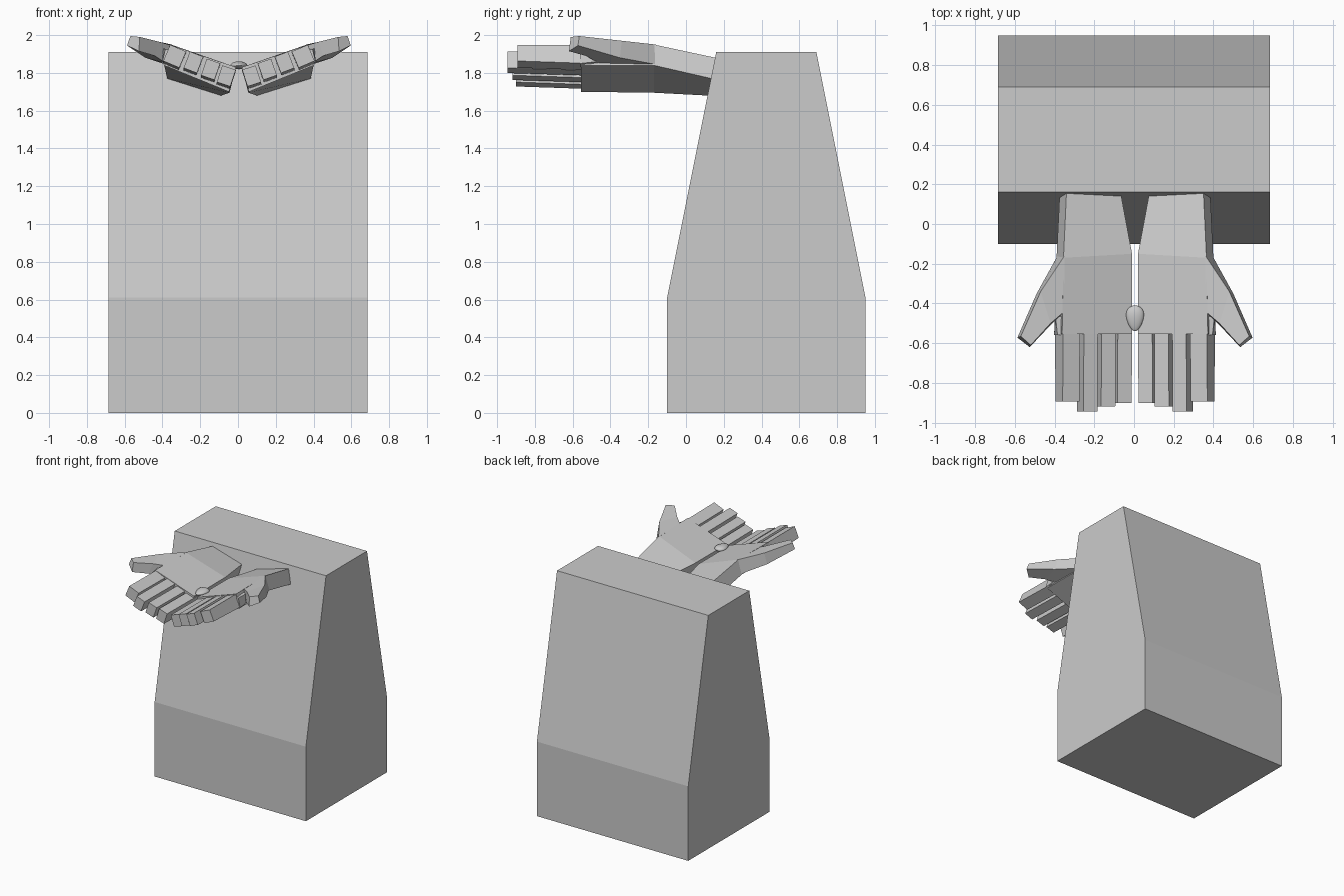
import bpy, bmesh, math
from mathutils import Vector

if "Cube" in bpy.data.objects:
    bpy.data.objects.remove(bpy.data.objects["Cube"])

CX = 0.005  # mirror plane between the two hands


def loft(name, rings):
    """Closed solid skinned through rings of equal point count."""
    bm = bmesh.new()
    rows = [[bm.verts.new(p) for p in r] for r in rings]
    n = len(rows[0])
    for a, b in zip(rows, rows[1:]):
        for i in range(n):
            j = (i + 1) % n
            bm.faces.new((a[i], a[j], b[j], b[i]))
    bm.faces.new(rows[0])
    bm.faces.new(rows[-1])
    bmesh.ops.recalc_face_normals(bm, faces=bm.faces)
    me = bpy.data.meshes.new(name)
    bm.to_mesh(me)
    bm.free()
    ob = bpy.data.objects.new(name, me)
    bpy.context.collection.objects.link(ob)
    return ob


def both(name, rings):
    """Right part plus its mirrored left part."""
    loft("right_" + name, rings)
    loft("left_" + name, [[(2 * CX - x, y, z) for x, y, z in r] for r in rings])


def tilted_rect(cx, y, cz, w, h, deg):
    a = math.radians(deg)
    u, v = Vector((math.cos(a), 0, math.sin(a))), Vector((-math.sin(a), 0, math.cos(a)))
    c = Vector((cx, y, cz))
    return [tuple(c + u * (sx * w / 2) + v * (sz * h / 2))
            for sx, sz in ((-1, 1), (1, 1), (1, -1), (-1, -1))]


# Tapered body block: side profile extruded across x
profile = [(-0.10, 0), (0.95, 0), (0.95, 0.61), (0.69, 1.91), (0.16, 1.91), (-0.10, 0.61)]
loft("body", [[(x, y, z) for y, z in profile] for x in (-0.685, 0.685)])

# Palms: inner top, outer top, outer bottom, inner bottom at wrist, middle, knuckles
both("palm", [
    [(0.075, 0.145, 1.81), (0.35, 0.157, 1.88), (0.385, 0.135, 1.77), (0.10, 0.115, 1.68)],
    [(0.02, -0.15, 1.83), (0.365, -0.17, 1.95), (0.40, -0.17, 1.84), (0.055, -0.17, 1.695)],
    [(0.02, -0.555, 1.83), (0.372, -0.555, 1.95), (0.402, -0.555, 1.84), (0.058, -0.555, 1.70)],
])

# Small web block beside the first knuckle
both("thumb_web", [
    [(0.36, -0.46, 1.93), (0.405, -0.47, 1.93), (0.41, -0.47, 1.86), (0.37, -0.46, 1.84)],
    [(0.36, -0.56, 1.925), (0.395, -0.56, 1.925), (0.412, -0.56, 1.85), (0.38, -0.56, 1.83)],
])

# Thumbs: back top, front top, front bottom, back bottom from base to tip
both("thumb", [
    [(0.36, -0.16, 1.95), (0.36, -0.44, 1.945), (0.39, -0.46, 1.85), (0.395, -0.16, 1.845)],
    [(0.48, -0.34, 1.97), (0.43, -0.50, 1.965), (0.45, -0.53, 1.89), (0.50, -0.35, 1.88)],
    [(0.58, -0.565, 1.995), (0.53, -0.61, 1.99), (0.535, -0.62, 1.915), (0.597, -0.572, 1.945)],
])

# Fingers: centre x, centre z, tip y, tilt
fingers = {"little_finger": (0.072, 1.780, -0.900, 18), "ring_finger": (0.155, 1.815, -0.918, 19),
           "middle_finger": (0.246, 1.852, -0.945, 21), "index_finger": (0.345, 1.884, -0.893, 23)}
for name, (x, z, tip, deg) in fingers.items():
    w = 0.092 if name == "index_finger" else 0.075
    both(name, [tilted_rect(x, -0.50, z - 0.004, w, 0.105, deg),
                tilted_rect(x, tip, z + 0.004, w, 0.093, deg)])

# Smooth egg-shaped seed resting between the palms
bpy.ops.mesh.primitive_uv_sphere_add(segments=32, ring_count=16, radius=1)
seed = bpy.context.object
seed.name = "seed"
for v in seed.data.vertices:
    t = 1 + 0.3 * v.co.y
    v.co = (v.co.x * 0.043 * t, v.co.y * 0.065, v.co.z * 0.02 * t)
seed.location = (CX, -0.475, 1.84)
bpy.ops.object.shade_smooth_by_angle()
